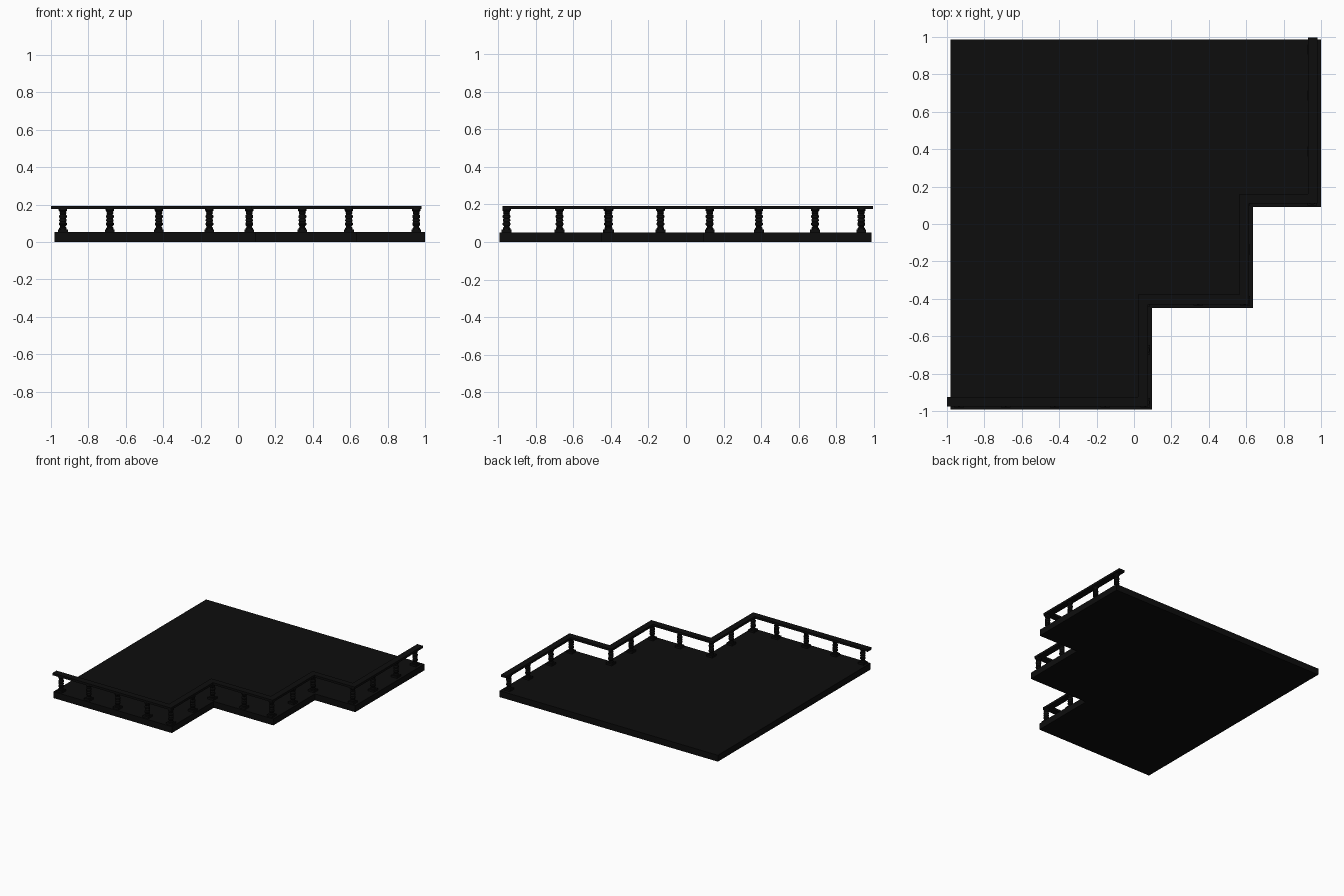
import bpy, bmesh, math

if "Cube" in bpy.data.objects:
    bpy.data.objects.remove(bpy.data.objects["Cube"])

black = bpy.data.materials.new("black")
black.diffuse_color = (0.004, 0.004, 0.004, 1)
black.use_nodes = True
black.node_tree.nodes["Principled BSDF"].inputs["Base Color"].default_value = black.diffuse_color


def add_object(name, bm):
    bmesh.ops.recalc_face_normals(bm, faces=bm.faces)
    me = bpy.data.meshes.new(name)
    bm.to_mesh(me)
    bm.free()
    me.materials.append(black)
    ob = bpy.data.objects.new(name, me)
    bpy.context.collection.objects.link(ob)
    return ob


def extruded(name, outline, z0, z1):
    bm = bmesh.new()
    face = bm.faces.new([bm.verts.new((x, y, z0)) for x, y in outline])
    top = bmesh.ops.extrude_face_region(bm, geom=[face])["geom"]
    verts = [v for v in top if isinstance(v, bmesh.types.BMVert)]
    bmesh.ops.translate(bm, verts=verts, vec=(0, 0, z1 - z0))
    return add_object(name, bm)


# Stepped floor slab
floor = [(-0.98, 0.987), (-0.98, -0.993), (0.095, -0.993), (0.095, -0.45),
         (0.635, -0.45), (0.635, 0.09), (1.0, 0.09), (1.0, 0.987)]
extruded("floor_slab", floor, 0, 0.052)

# Handrail following the stepped edge, mitred at each corner
path = [(-1.0, -0.95), (0.048, -0.95), (0.048, -0.404), (0.59, -0.404),
        (0.59, 0.135), (0.955, 0.135), (0.955, 0.996)]


def offset(points, d):
    result = []
    for i, (x, y) in enumerate(points):
        dirs = []
        for a, b in ((i - 1, i), (i, i + 1)):
            if a >= 0 and b < len(points):
                dx, dy = points[b][0] - points[a][0], points[b][1] - points[a][1]
                length = math.hypot(dx, dy)
                dirs.append((-dy / length, dx / length))
        if len(dirs) == 1:
            nx, ny = dirs[0]
        else:
            nx, ny = dirs[0][0] + dirs[1][0], dirs[0][1] + dirs[1][1]
        result.append((x + nx * d, y + ny * d))
    return result


extruded("handrail", offset(path, 0.026) + offset(path, -0.026)[::-1], 0.175, 0.193)

# Turned baluster: radius and height
profile = [(0.020, 0.066), (0.020, 0.074), (0.015, 0.079), (0.015, 0.084), (0.021, 0.092),
           (0.021, 0.100), (0.016, 0.107), (0.020, 0.113), (0.020, 0.118), (0.016, 0.124),
           (0.021, 0.132), (0.021, 0.140), (0.015, 0.148), (0.019, 0.155), (0.016, 0.160),
           (0.023, 0.168), (0.023, 0.177)]
bm = bmesh.new()
rings = [[bm.verts.new((r * math.cos(k * math.tau / 16), r * math.sin(k * math.tau / 16), z))
          for k in range(16)] for r, z in profile]
for low, high in zip(rings, rings[1:]):
    for k in range(16):
        j = (k + 1) % 16
        bm.faces.new((low[k], low[j], high[j], high[k]))
bm.faces.new(rings[0][::-1])
bm.faces.new(rings[-1])
# Square foot
s = 0.026
foot = [[bm.verts.new((x, y, z)) for x, y in ((-s, -s), (s, -s), (s, s), (-s, s))]
        for z in (0.050, 0.067)]
for k in range(4):
    j = (k + 1) % 4
    bm.faces.new((foot[0][k], foot[0][j], foot[1][j], foot[1][k]))
bm.faces.new(foot[0][::-1])
bm.faces.new(foot[1])
baluster = add_object("baluster", bm)

# Balusters along the rail
spots = [(x, -0.955) for x in (-0.936, -0.685, -0.423, -0.153, 0.06)]
spots += [(0.06, -0.673), (0.06, -0.415), (0.344, -0.41), (0.593, -0.41),
          (0.593, -0.136), (0.593, 0.126)]
spots += [(0.953, y) for y in (0.126, 0.388, 0.687, 0.933)]
for i, (x, y) in enumerate(spots):
    ob = baluster if i == 0 else bpy.data.objects.new("baluster", baluster.data)
    if i:
        bpy.context.collection.objects.link(ob)
    ob.location = (x, y, 0)

bpy.context.view_layer.objects.active = baluster
baluster.select_set(True)
bpy.ops.object.shade_smooth_by_angle(angle=math.radians(30))
